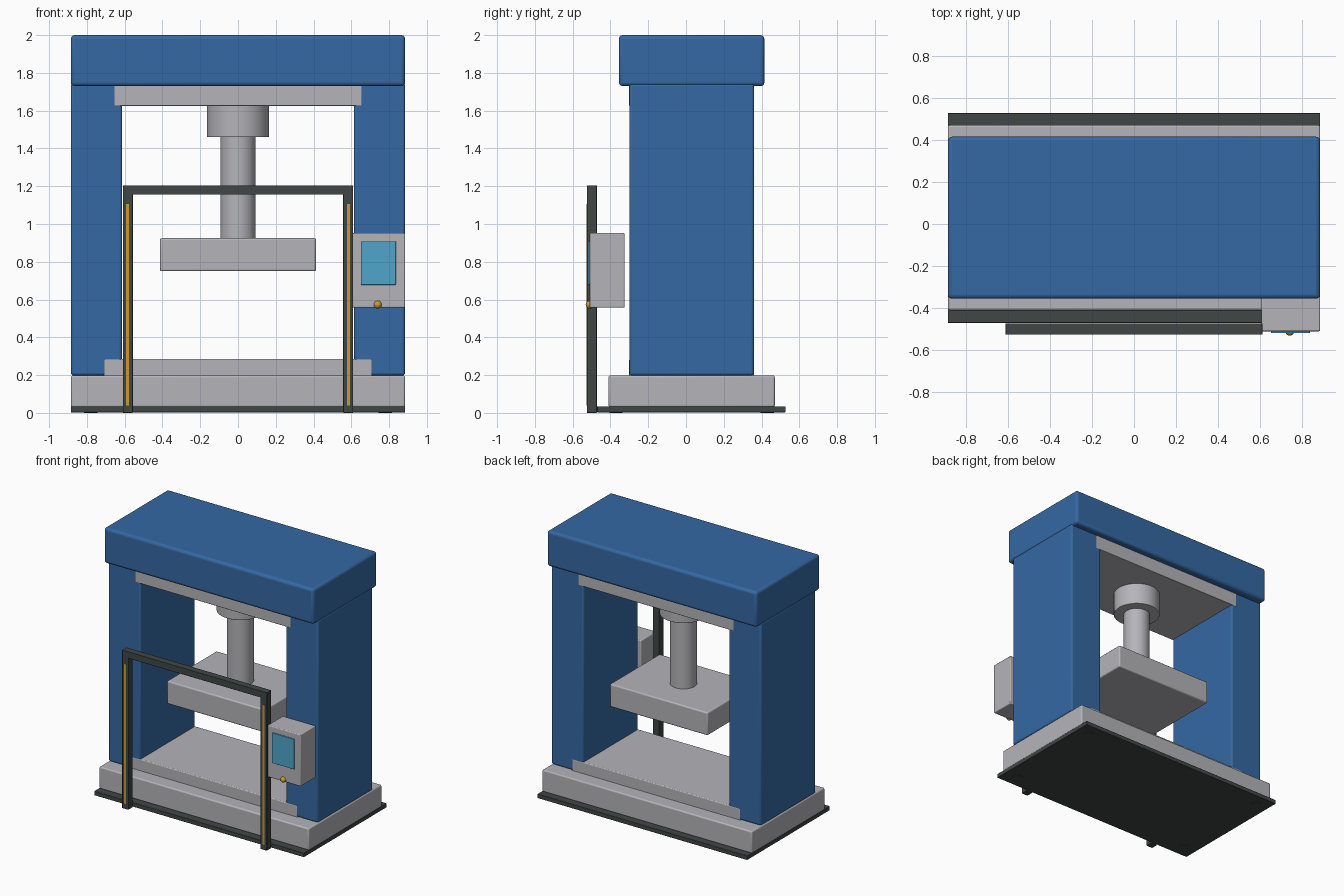
import bpy, math

if "Cube" in bpy.data.objects:
    bpy.data.objects.remove(bpy.data.objects["Cube"])


def material(name, rgb):
    m = bpy.data.materials.new(name)
    m.diffuse_color = (*rgb, 1)
    m.use_nodes = True
    m.node_tree.nodes["Principled BSDF"].inputs["Base Color"].default_value = m.diffuse_color
    return m


BLUE = material("press blue", (0.035, 0.14, 0.37))
GREY = material("machine grey", (0.46, 0.46, 0.49))
DARK = material("dark steel", (0.053, 0.061, 0.060))
CYAN = material("screen cyan", (0.08, 0.38, 0.60))
YELLOW = material("safety yellow", (0.60, 0.33, 0.03))


def finish(name, mat, bevel):
    o = bpy.context.object
    o.name = name
    o.data.materials.append(mat)
    if bevel:
        b = o.modifiers.new("bevel", 'BEVEL')
        b.width, b.segments, b.limit_method = bevel, 3, 'ANGLE'
    bpy.ops.object.shade_smooth_by_angle(angle=math.radians(35))
    return o


def box(name, xs, ys, zs, mat, bevel=0.0):
    bpy.ops.mesh.primitive_cube_add(size=1, location=[sum(r) / 2 for r in (xs, ys, zs)])
    bpy.context.object.scale = [r[1] - r[0] for r in (xs, ys, zs)]
    bpy.ops.object.transform_apply(location=False, rotation=False, scale=True)
    return finish(name, mat, bevel)


def cylinder(name, x, y, zs, r, mat, bevel=0.0):
    bpy.ops.mesh.primitive_cylinder_add(vertices=48, radius=r, depth=zs[1] - zs[0],
                                        location=(x, y, sum(zs) / 2))
    return finish(name, mat, bevel)


# Floor plate, feet and bed
box("floor_plate", (-0.885, 0.885), (-0.47, 0.527), (0.003, 0.035), DARK, 0.003)
for sx in (-1, 1):
    for y in (-0.37, 0.43):
        cylinder("foot", sx * 0.78, y, (0, 0.03), 0.035, DARK)
box("bed", (-0.885, 0.885), (-0.41, 0.47), (0.03, 0.198), GREY, 0.01)
box("bolster", (-0.71, 0.71), (-0.301, 0.361), (0.19, 0.285), GREY, 0.006)

# Portal frame
for side, xs in (("left", (-0.885, -0.613)), ("right", (0.613, 0.885))):
    box(side + "_column", xs, (-0.30, 0.36), (0.198, 1.745), BLUE, 0.014)
box("crown", (-0.885, 0.885), (-0.355, 0.415), (1.73, 2.0), BLUE, 0.02)
box("crown_underplate", (-0.655, 0.655), (-0.301, 0.361), (1.625, 1.74), GREY, 0.004)

# Ram
cylinder("cylinder_housing", 0, 0.03, (1.46, 1.64), 0.165, GREY, 0.004)
cylinder("ram_rod", 0, 0.03, (0.91, 1.48), 0.093, GREY)
box("ram_platen", (-0.413, 0.413), (-0.27, 0.33), (0.75, 0.925), GREY, 0.01)

# Guard frame with light strips
for s, side in ((-1, "left"), (1, "right")):
    box(side + "_guard_post", sorted((s * 0.557, s * 0.61)), (-0.525, -0.472),
        (0, 1.205), DARK, 0.002)
    box(side + "_light_strip", sorted((s * 0.577, s * 0.592)), (-0.526, -0.52),
        (0.04, 1.105), YELLOW)
box("guard_top_bar", (-0.56, 0.56), (-0.525, -0.472), (1.155, 1.205), DARK, 0.002)

# Control box with screen and button
box("control_box", (0.606, 0.885), (-0.51, -0.325), (0.557, 0.952), GREY, 0.006)
box("control_screen", (0.65, 0.836), (-0.519, -0.5095), (0.678, 0.908), CYAN, 0.002)
bpy.ops.mesh.primitive_uv_sphere_add(segments=24, ring_count=12, radius=0.021,
                                     location=(0.74, -0.51, 0.573))
finish("control_button", YELLOW, 0)
